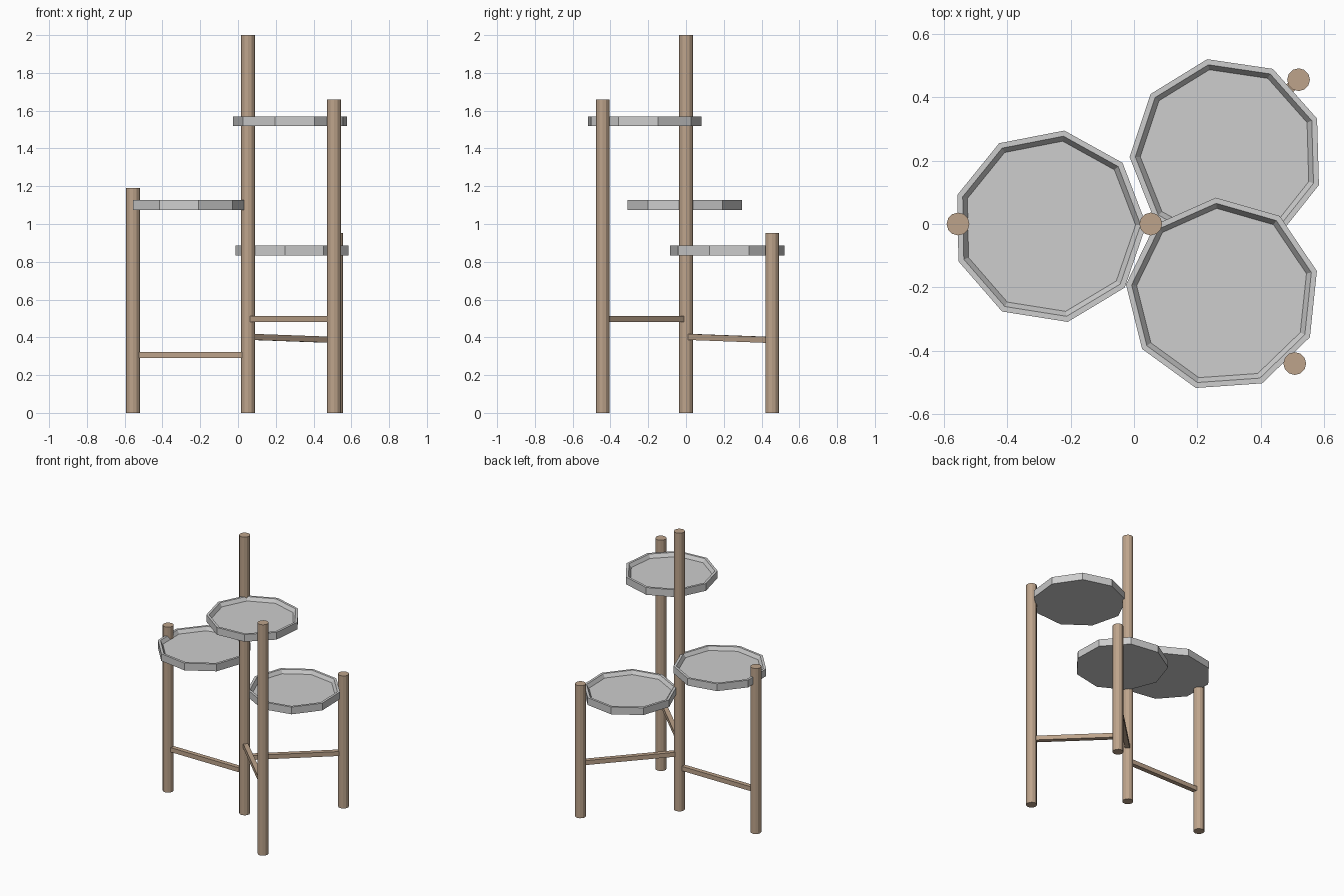
import bpy, bmesh, math
from mathutils import Vector

if "Cube" in bpy.data.objects:
    bpy.data.objects.remove(bpy.data.objects["Cube"])


def material(name, rgb):
    m = bpy.data.materials.new(name)
    m.diffuse_color = (*rgb, 1)
    m.use_nodes = True
    m.node_tree.nodes["Principled BSDF"].inputs["Base Color"].default_value = m.diffuse_color
    return m


wood = material("light_wood", (0.51, 0.37, 0.26))
grey = material("pale_grey", (0.61, 0.61, 0.61))


def add(name, bm, mat):
    bmesh.ops.recalc_face_normals(bm, faces=bm.faces)
    me = bpy.data.meshes.new(name)
    bm.to_mesh(me)
    bm.free()
    me.materials.append(mat)
    ob = bpy.data.objects.new(name, me)
    bpy.context.collection.objects.link(ob)
    return ob


def lathe(name, profile, sides, loc, turn, mat):
    """Closed solid from (radius, z) rings, capped at both ends."""
    bm = bmesh.new()
    rings = []
    for r, z in profile:
        angles = [turn + math.tau * i / sides for i in range(sides)]
        rings.append([bm.verts.new((r * math.cos(a), r * math.sin(a), z)) for a in angles])
    for low, high in zip(rings, rings[1:]):
        for i in range(sides):
            j = (i + 1) % sides
            bm.faces.new((low[i], low[j], high[j], high[i]))
    bm.faces.new(rings[0][::-1])
    bm.faces.new(rings[-1])
    add(name, bm, mat).location = loc


def bar(name, a, b, size):
    """Square bar from a to b, with its sides kept upright."""
    a, b = Vector(a), Vector(b)
    bm = bmesh.new()
    bmesh.ops.create_cube(bm, size=1)
    bmesh.ops.scale(bm, vec=(size, (b - a).length, size), verts=bm.verts)
    ob = add(name, bm, wood)
    ob.location = (a + b) / 2
    ob.rotation_euler = (b - a).to_track_quat('Y', 'Z').to_euler()


# Upright posts: x, y, height
posts = {
    "centre_post": (0.053, 0.0, 2.0),
    "left_post": (-0.556, 0.0, 1.19),
    "front_post": (0.508, -0.441, 1.66),
    "back_post": (0.520, 0.456, 0.953),
}
for name, (x, y, h) in posts.items():
    lathe(name, [(0.036, 0), (0.036, h)], 12, (x, y, 0), 0, wood)

# Nine-sided trays with a flat rim and sloped inner wall: x, y, base z, turn
tray_profile = [(0.307, 0), (0.307, 0.052), (0.289, 0.052), (0.273, 0.027)]
trays = {
    "left_tray": (-0.268, -0.008, 1.074, 1.0),
    "back_tray": (0.293, 0.220, 0.833, 21.6),
    "front_tray": (0.280, -0.223, 1.518, 14.0),
}
for name, (x, y, z, turn) in trays.items():
    lathe(name, tray_profile, 9, (x, y, z), math.radians(turn), grey)

# Rungs from the centre post to each outer post: height at centre, at outer post
rungs = {"left": (0.306, 0.306), "front": (0.498, 0.498), "back": (0.403, 0.386)}
cx, cy, _ = posts["centre_post"]
for side, (z0, z1) in rungs.items():
    x, y, _ = posts[side + "_post"]
    bar(side + "_rung", (cx, cy, z0), (x, y, z1), 0.032)
